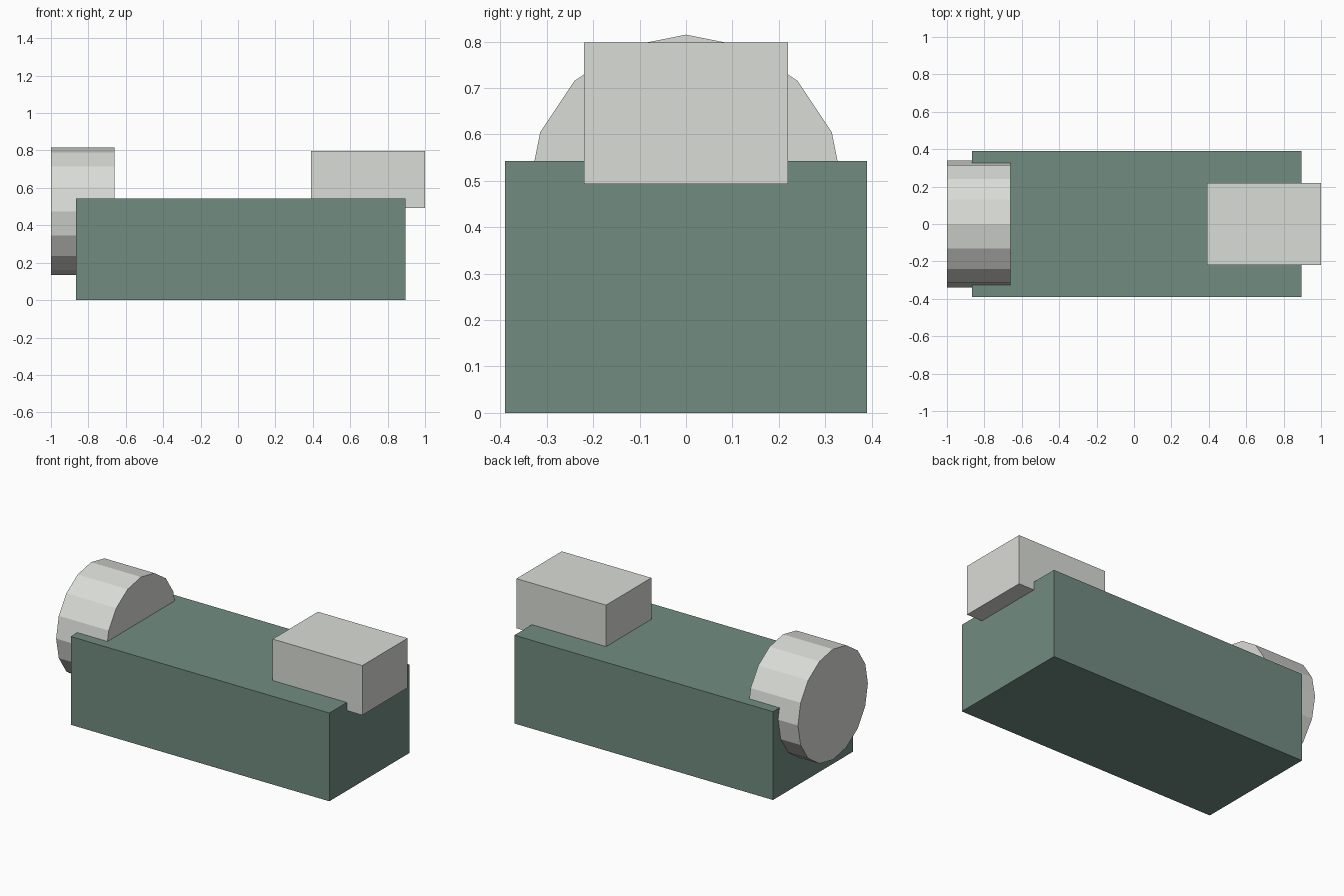
import bpy
import math

default = bpy.data.objects.get("Cube")
if default:
    bpy.data.objects.remove(default, do_unlink=True)


def make_material(name, rgb):
    mat = bpy.data.materials.new(name)
    mat.use_nodes = True
    color = (*rgb, 1.0)
    mat.diffuse_color = color
    mat.node_tree.nodes["Principled BSDF"].inputs["Base Color"].default_value = color
    return mat


def finish(name, mat):
    obj = bpy.context.object
    obj.name = name
    bpy.ops.object.transform_apply(location=False, rotation=True, scale=True)
    obj.data.materials.append(mat)
    return obj


def box(name, low, high, mat):
    center = [(a + b) / 2 for a, b in zip(low, high)]
    bpy.ops.mesh.primitive_cube_add(size=1, location=center)
    bpy.context.object.scale = [b - a for a, b in zip(low, high)]
    return finish(name, mat)


green = make_material("muted green", (0.165, 0.262, 0.22))
grey = make_material("light grey", (0.70, 0.716, 0.672))

# Long main block
box("body", (-0.865, -0.39, 0), (0.895, 0.39, 0.543), green)

# Small block overhanging one end
box("end_block", (0.39, -0.22, 0.493), (1, 0.22, 0.798), grey)

# Faceted drum lying along x, sunk into the other end
bpy.ops.mesh.primitive_cylinder_add(vertices=16, radius=0.34, depth=0.34,
                                    location=(-0.83, 0, 0.475),
                                    rotation=(0, math.pi / 2, 0))
finish("drum", grey)
